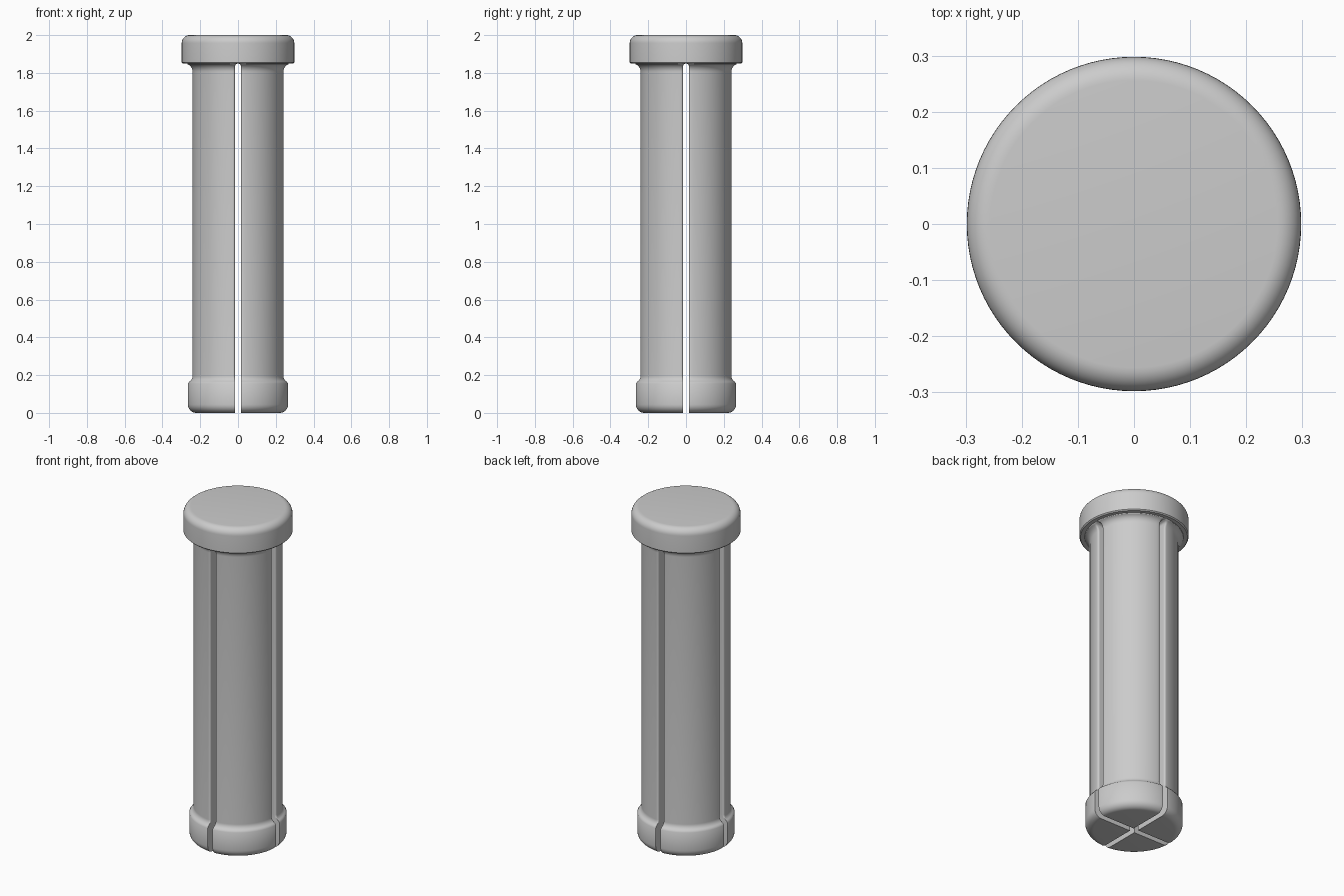
import bpy, bmesh, math

if "Cube" in bpy.data.objects:
    bpy.data.objects.remove(bpy.data.objects["Cube"], do_unlink=True)

grey = bpy.data.materials.new("plain grey")
grey.use_nodes = True
grey.diffuse_color = (0.6, 0.6, 0.6, 1)
grey.node_tree.nodes["Principled BSDF"].inputs["Base Color"].default_value = (0.6, 0.6, 0.6, 1)

GAP, SHAFT, FOOT, HEAD, UNDER = 0.016, 0.242, 0.266, 0.298, 1.85


def arc(cx, cz, r, a0, a1, n=8):
    """Points on an arc, as (radius, height)."""
    angles = [math.radians(a0 + (a1 - a0) * i / n) for i in range(n + 1)]
    return [(cx + r * math.cos(a), cz + r * math.sin(a)) for a in angles]


def loft(name, rings):
    """Skin a stack of closed rings and cap both ends."""
    bm = bmesh.new()
    loops = [[bm.verts.new(p) for p in ring] for ring in rings]
    for low, high in zip(loops, loops[1:]):
        for i in range(len(low)):
            j = (i + 1) % len(low)
            bm.faces.new((low[i], low[j], high[j], high[i]))
    bm.faces.new(loops[0][::-1])
    bm.faces.new(loops[-1])
    bmesh.ops.recalc_face_normals(bm, faces=bm.faces)
    mesh = bpy.data.meshes.new(name)
    bm.to_mesh(mesh)
    bm.free()
    mesh.materials.append(grey)
    obj = bpy.data.objects.new(name, mesh)
    bpy.context.collection.objects.link(obj)
    bpy.ops.object.select_all(action="DESELECT")
    bpy.context.view_layer.objects.active = obj
    obj.select_set(True)
    bpy.ops.object.shade_smooth_by_angle(angle=math.radians(35))
    return obj


def quarter_ring(r, z, gap, soft, n=20):
    """Quarter disc with its two outer corners rounded by soft."""
    edge = math.sqrt(r * r - gap * gap)
    start = math.asin((gap + soft) / r)
    tip = (r * math.cos(start), r * math.sin(start))
    corner = []
    for i in range(5):
        t = i / 5
        u, v, w = (1 - t) ** 2, 2 * t * (1 - t), t * t
        corner.append((u * (edge - soft) + v * edge + w * tip[0],
                       u * gap + v * gap + w * tip[1]))
    sweep = [start + (math.pi / 2 - 2 * start) * i / n for i in range(n + 1)]
    outer = [(r * math.cos(a), r * math.sin(a)) for a in sweep]
    other = [(y, x) for x, y in reversed(corner)]
    return [(x, y, z) for x, y in [(gap, gap)] + corner + outer + other]


# Split shaft: rounded foot, flare, straight leg, flare under the head
SOFT, HARD = 0.013, 0.001
rows = [(r, z, GAP, HARD) for r, z in arc(FOOT - 0.045, 0.045, 0.045, -90, 0)]
rows.append((FOOT, 0.155, GAP, HARD))
flare = arc(SHAFT + 0.035, 0.195, 0.035, 240, 180, 6)
rows += [(r, z, GAP, HARD + (SOFT - HARD) * i / 6) for i, (r, z) in enumerate(flare)]
rows += [(SHAFT, 1.805, GAP, SOFT)]
for r, z in arc(SHAFT + 0.045, 1.805, 0.045, 180, 115, 8)[1:]:
    # The slot ends in a half round
    rise = max(0, z - (UNDER - GAP))
    rows.append((r, z, max(0.002, math.sqrt(max(0, GAP ** 2 - rise ** 2))), SOFT))
rows.append((0.27, UNDER, 0.002, SOFT))

for k, name in enumerate(("back_left", "back_right", "front_right", "front_left")):
    leg = loft(name + "_leg", [quarter_ring(*row) for row in rows])
    leg.rotation_euler.z = k * math.pi / 2

# Head: flat disc with a rounded upper rim
profile = [(HEAD - 0.006, UNDER), (HEAD, UNDER + 0.006)] + arc(HEAD - 0.042, 1.958, 0.042, 0, 90)
SIDES = 96
loft("head", [[(r * math.cos(2 * math.pi * i / SIDES), r * math.sin(2 * math.pi * i / SIDES), z)
               for i in range(SIDES)] for r, z in profile])
